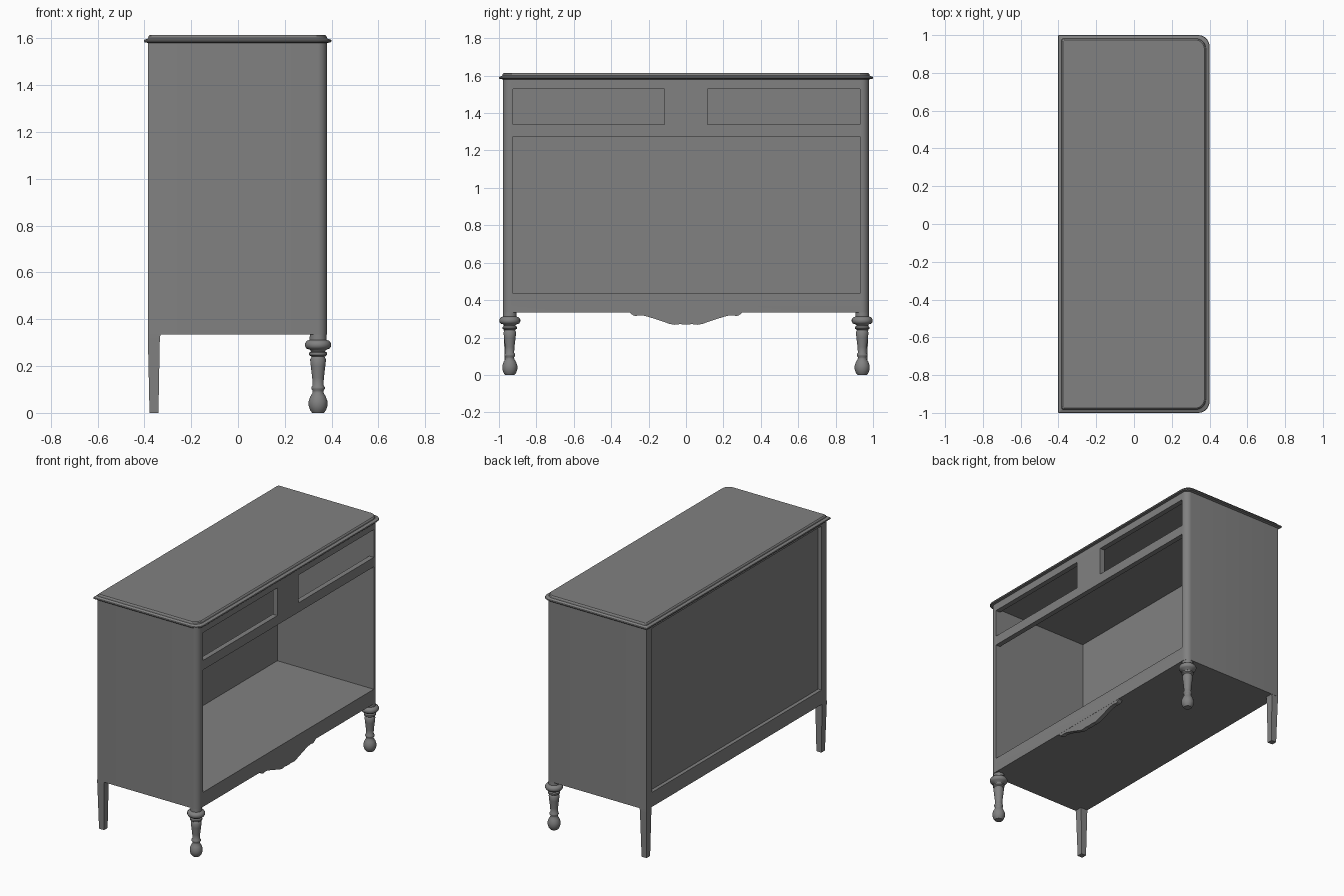
import bpy, bmesh, math
from mathutils import Vector

cube = bpy.data.objects.get("Cube")
if cube:
    bpy.data.objects.remove(cube, do_unlink=True)

grey = bpy.data.materials.new("mid_grey")
grey.use_nodes = True
colour = (0.22, 0.22, 0.22, 1)
grey.diffuse_color = colour
grey.node_tree.nodes["Principled BSDF"].inputs["Base Color"].default_value = colour


def finish(name, bm, smooth=None):
    bmesh.ops.recalc_face_normals(bm, faces=bm.faces)
    mesh = bpy.data.meshes.new(name)
    bm.to_mesh(mesh)
    bm.free()
    mesh.materials.append(grey)
    ob = bpy.data.objects.new(name, mesh)
    bpy.context.collection.objects.link(ob)
    if smooth:
        select(ob)
        bpy.ops.object.shade_smooth_by_angle(angle=math.radians(smooth))
    return ob


def select(ob):
    bpy.ops.object.select_all(action='DESELECT')
    ob.select_set(True)
    bpy.context.view_layer.objects.active = ob


def loft(name, loops, smooth=None):
    """Skin a stack of equal-length closed loops and cap both ends."""
    bm = bmesh.new()
    rings = [[bm.verts.new(p) for p in loop] for loop in loops]
    n = len(rings[0])
    for a, b in zip(rings, rings[1:]):
        for i in range(n):
            j = (i + 1) % n
            bm.faces.new((a[i], a[j], b[j], b[i]))
    bm.faces.new(rings[0])
    bm.faces.new(rings[-1])
    return finish(name, bm, smooth)


def rect(x0, x1, y0, y1, z):
    return [(x0, y0, z), (x1, y0, z), (x1, y1, z), (x0, y1, z)]


def box(name, x0, x1, y0, y1, z0, z1):
    return loft(name, [rect(x0, x1, y0, y1, z0), rect(x0, x1, y0, y1, z1)])


def slab(x0, x1, hy, z, front_r, back_r, steps=8):
    """Rectangle outline with separate front and back corner radii."""
    pts = []
    corners = ((x1, -hy, -90, front_r), (x1, hy, 0, front_r),
               (x0, hy, 90, back_r), (x0, -hy, 180, back_r))
    for x, y, start, r in corners:
        cx = x - r if x > 0 else x + r
        cy = y - r if y > 0 else y + r
        for i in range(steps + 1):
            a = math.radians(start + 90 * i / steps)
            pts.append((cx + r * math.cos(a), cy + r * math.sin(a), z))
    return pts


# Case with rounded front corners, hollowed out
case = loft("case", [slab(-0.385, 0.38, 0.978, z, 0.04, 0.002) for z in (0.335, 1.59)])
cutters = [
    box("cavity", -0.352, 0.345, -0.93, 0.93, 0.435, 1.55),
    box("door_opening", 0.3, 0.5, -0.925, 0.93, 0.435, 1.275),
    box("drawer_opening_a", 0.3, 0.5, -0.925, -0.115, 1.34, 1.53),
    box("drawer_opening_b", 0.3, 0.5, 0.115, 0.93, 1.34, 1.53),
    box("back_recess", -0.5, -0.36, -0.92, 0.92, 0.435, 1.56),
]
for cutter in cutters:
    mod = case.modifiers.new("cut", 'BOOLEAN')
    mod.operation = 'DIFFERENCE'
    mod.solver = 'EXACT'
    mod.object = cutter
    select(case)
    bpy.ops.object.modifier_apply(modifier=mod.name)
    bpy.data.objects.remove(cutter, do_unlink=True)
select(case)
bpy.ops.object.shade_smooth_by_angle(angle=math.radians(30))

# Moulded top: inset offset from the widest edge, height
edge = [(0.02, 1.58), (0.004, 1.583), (0, 1.588), (0.002, 1.594), (0.014, 1.598),
        (0.018, 1.601), (0.02, 1.610), (0.025, 1.615)]
loft("top", [slab(-0.402 + d, 0.40 - 1.1 * d, 1 - d, z, 0.06 - d * 0.4, 0.003 + d * 0.4)
             for d, z in edge], 30)

# Shaped apron drop under the front rail
half = [(0.30, 0.345), (0.30, 0.332), (0.285, 0.32), (0.27, 0.315), (0.25, 0.319),
        (0.22, 0.316), (0.18, 0.304), (0.12, 0.284), (0.085, 0.272), (0.06, 0.268),
        (0.03, 0.272), (0.012, 0.269)]
outline = half + [(-y, z) for y, z in reversed(half)]
loft("apron", [[(x, y, z) for y, z in outline] for x in (0.35, 0.379)])

# Legs
turning = [(0.025, 0), (0.034, 0.012), (0.040, 0.03), (0.040, 0.05), (0.033, 0.07),
           (0.024, 0.085), (0.023, 0.095), (0.029, 0.102), (0.029, 0.11), (0.023, 0.118),
           (0.025, 0.15), (0.031, 0.20), (0.034, 0.228), (0.030, 0.235), (0.028, 0.24),
           (0.038, 0.247), (0.038, 0.257), (0.030, 0.263), (0.034, 0.27), (0.05, 0.275),
           (0.056, 0.285), (0.056, 0.297), (0.048, 0.308), (0.036, 0.312), (0.035, 0.34)]
for side, label in ((1, "left"), (-1, "right")):
    loft("front_leg_" + label,
         [[(0.342 + r * math.cos(a), side * 0.942 + r * math.sin(a), z)
           for a in (math.tau * i / 24 for i in range(24))] for r, z in turning], 50)
    rows = []
    for x0, x1, ya, yb, z in ((-0.378, -0.34, 0.929, 0.967, 0),
                              (-0.385, -0.334, 0.925, 0.977, 0.32),
                              (-0.385, -0.330, 0.923, 0.977, 0.34)):
        rows.append(rect(x0, x1, side * ya, side * yb, z))
    loft("back_leg_" + label, rows)
